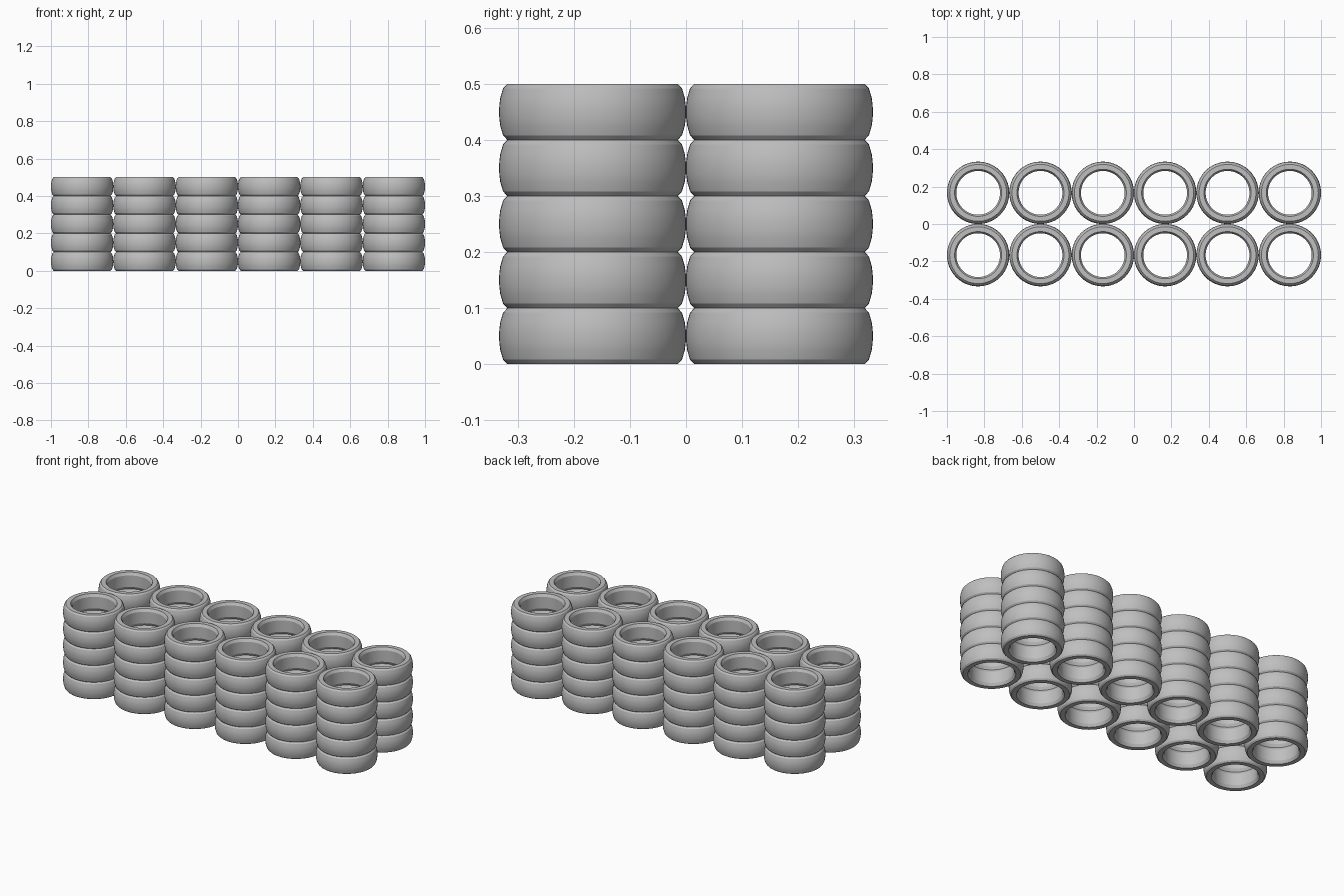
import bpy, bmesh, math
from mathutils import Matrix

cube = bpy.data.objects.get("Cube")
if cube:
    bpy.data.objects.remove(cube, do_unlink=True)

RADIUS, HEIGHT, SEGMENTS = 1 / 6, 0.1, 64
COLUMNS, ROWS, LAYERS = 6, 2, 5

# Rubber material
rubber = bpy.data.materials.new("grey_rubber")
rubber.use_nodes = True
colour = (0.52, 0.52, 0.52, 1)
rubber.diffuse_color = colour
rubber.node_tree.nodes["Principled BSDF"].inputs["Base Color"].default_value = colour

# Upper half of the tyre section, from inner wall over the sidewall to the tread
half = [(0.117, 0.034), (0.126, 0.05), (0.152, 0.05),
        (0.1595, 0.042), (0.1645, 0.025), (0.1662, 0.012)]
section = half + [(RADIUS, 0)] + [(r, -z) for r, z in reversed(half)]


def tyre_mesh():
    """Revolve the closed section around the vertical axis."""
    bm = bmesh.new()
    rings = []
    for i in range(SEGMENTS):
        turn = Matrix.Rotation(math.tau * i / SEGMENTS, 3, "Z")
        rings.append([bm.verts.new(turn.col[0] * r + turn.col[2] * z) for r, z in section])
    count = len(section)
    for i, ring in enumerate(rings):
        after = rings[(i + 1) % SEGMENTS]
        for j in range(count):
            k = (j + 1) % count
            bm.faces.new((ring[j], after[j], after[k], ring[k]))
    bmesh.ops.recalc_face_normals(bm, faces=bm.faces)
    mesh = bpy.data.meshes.new("tyre")
    bm.to_mesh(mesh)
    bm.free()
    mesh.materials.append(rubber)
    return mesh


# Stacks of tyres in two touching rows, all sharing one mesh
mesh = tyre_mesh()
for row in range(ROWS):
    for column in range(COLUMNS):
        for layer in range(LAYERS):
            tyre = bpy.data.objects.new(f"tyre_row{row + 1}_stack{column + 1}_layer{layer + 1}", mesh)
            tyre.location = ((2 * column - COLUMNS + 1) * RADIUS,
                             (2 * row - ROWS + 1) * RADIUS,
                             (layer + 0.5) * HEIGHT)
            bpy.context.collection.objects.link(tyre)

# Smooth tread with crisp shoulder edges
bpy.ops.object.select_all(action="DESELECT")
tyre.select_set(True)
bpy.context.view_layer.objects.active = tyre
bpy.ops.object.shade_smooth_by_angle(angle=math.radians(25))
